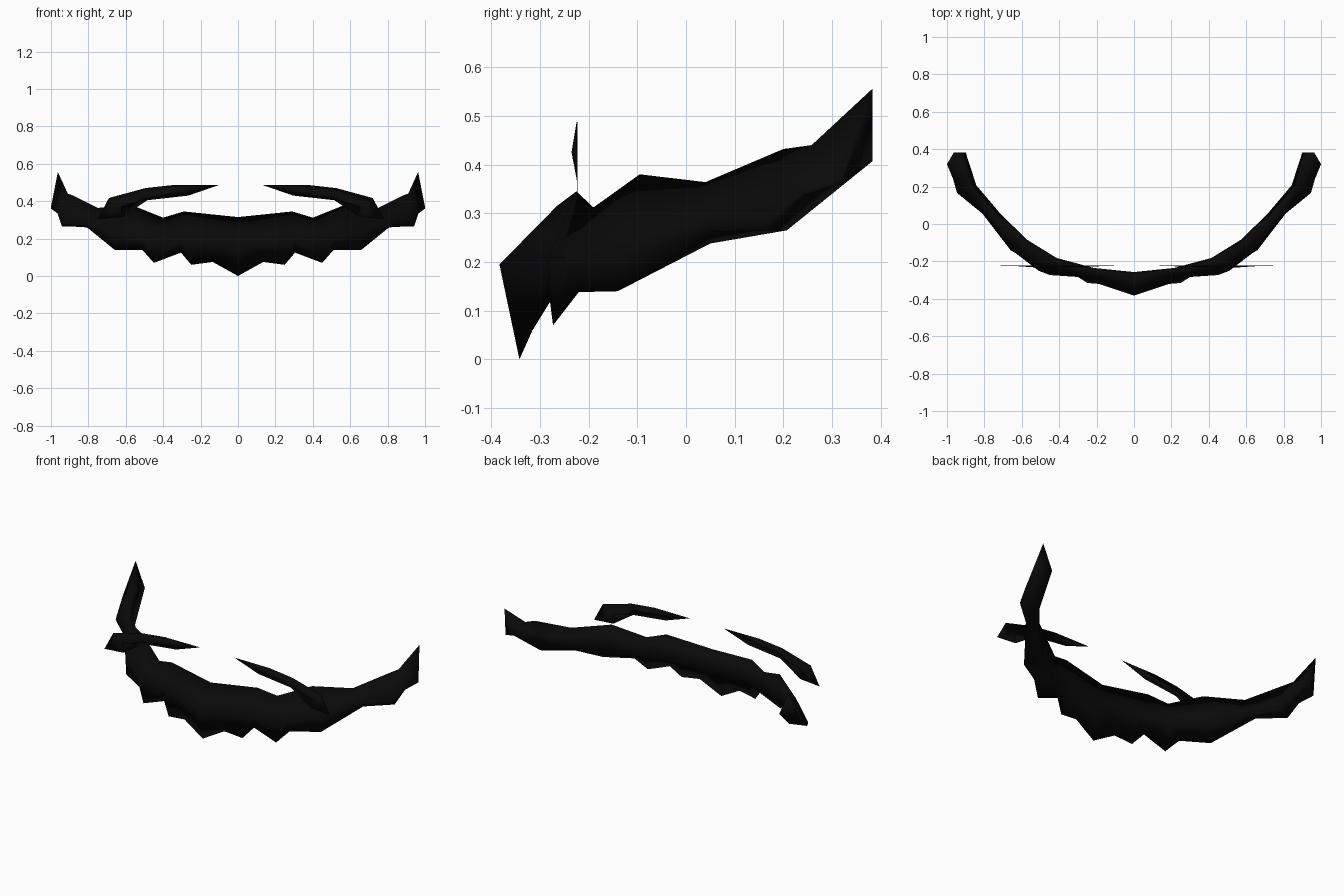
import bpy, bmesh
from mathutils import Vector

if "Cube" in bpy.data.objects:
    bpy.data.objects.remove(bpy.data.objects["Cube"])

black = bpy.data.materials.new("near_black_hair")
black.diffuse_color = (0.003, 0.003, 0.003, 1)
black.use_nodes = True
black.node_tree.nodes["Principled BSDF"].inputs["Base Color"].default_value = black.diffuse_color


def strip(bm, a, b):
    """Fill between two rows of verts with triangles, using the shorter diagonal."""
    i = j = 0
    while i < len(a) - 1 or j < len(b) - 1:
        step_a = j == len(b) - 1 or (
            i < len(a) - 1 and (a[i + 1].co - b[j].co).length < (a[i].co - b[j + 1].co).length)
        tri = (a[i], b[j], a[i + 1]) if step_a else (a[i], b[j], b[j + 1])
        if len(set(tri)) == 3:
            bm.faces.new(tri)
        if step_a:
            i += 1
        else:
            j += 1


def loft(name, lines, cap_end=False):
    """Skin a closed tube whose long edges are the given polylines."""
    bm = bmesh.new()
    rows = [[bm.verts.new(Vector(p)) for p in line] for line in lines]
    for k, row in enumerate(rows):
        strip(bm, row, rows[(k + 1) % len(rows)])
    if cap_end:
        bm.faces.new([r[-1] for r in rows])
    bmesh.ops.remove_doubles(bm, verts=bm.verts, dist=0.0005)
    bmesh.ops.recalc_face_normals(bm, faces=bm.faces)
    for f in bm.faces:
        f.smooth = True
    mesh = bpy.data.meshes.new(name)
    bm.to_mesh(mesh)
    bm.free()
    mesh.materials.append(black)
    ob = bpy.data.objects.new(name, mesh)
    bpy.context.collection.objects.link(ob)
    return ob


# Beard: half band with upper edge, outer ridge, jagged lower edge, inner lower edge
top = [(0, -.265, .315), (.29, -.225, .345), (.40, -.19, .312), (.57, -.095, .38),
       (.75, .04, .364), (.885, .2, .432), (.91, .258, .44), (.963, .383, .556)]
outer = [(0, -.383, .195), (.30, -.283, .21), (.51, -.25, .21), (.66, -.135, .22),
         (.81, .055, .285), (.946, .166, .285), (.967, .24, .345), (1.0, .32, .37)]
bottom = [(0, -.342, 0), (.135, -.325, .075), (.25, -.315, .06), (.305, -.28, .125),
          (.45, -.273, .07), (.51, -.228, .138), (.66, -.14, .14), (.81, .055, .262),
          (.942, .172, .265), (.965, .24, .335), (1.0, .32, .36)]
inner = [(0, -.257, .19), (.215, -.235, .19), (.42, -.18, .19), (.57, -.085, .20),
         (.71, .05, .238), (.843, .207, .265), (.90, .383, .407)]
beard = loft("beard", [top, outer, bottom, inner], cap_end=True)
mirror = beard.modifiers.new("mirror", 'MIRROR')
mirror.use_clip = True

# Eyebrows: thin tapered blades, one each side, flat at the back
upper = [(.13, .487), (.37, .487), (.525, .47), (.72, .417), (.78, .305)]
ridge = [(.13, .487), (.34, .455), (.515, .425), (.68, .365), (.78, .305)]
lower = [(.13, .487), (.295, .43), (.515, .405), (.65, .315), (.78, .305)]
depths = [-.223, -.230, -.235, -.2236, -.223]
for side, sign, shift in (("right", 1, 0), ("left", -1, .03)):
    def row(points, bulge):
        return [(sign * x + shift, -.223 + (d + .223) * bulge, z)
                for (x, z), d in zip(points, depths)]
    loft(side + "_eyebrow", [row(upper, .25), row(ridge, 1), row(lower, 0)])
